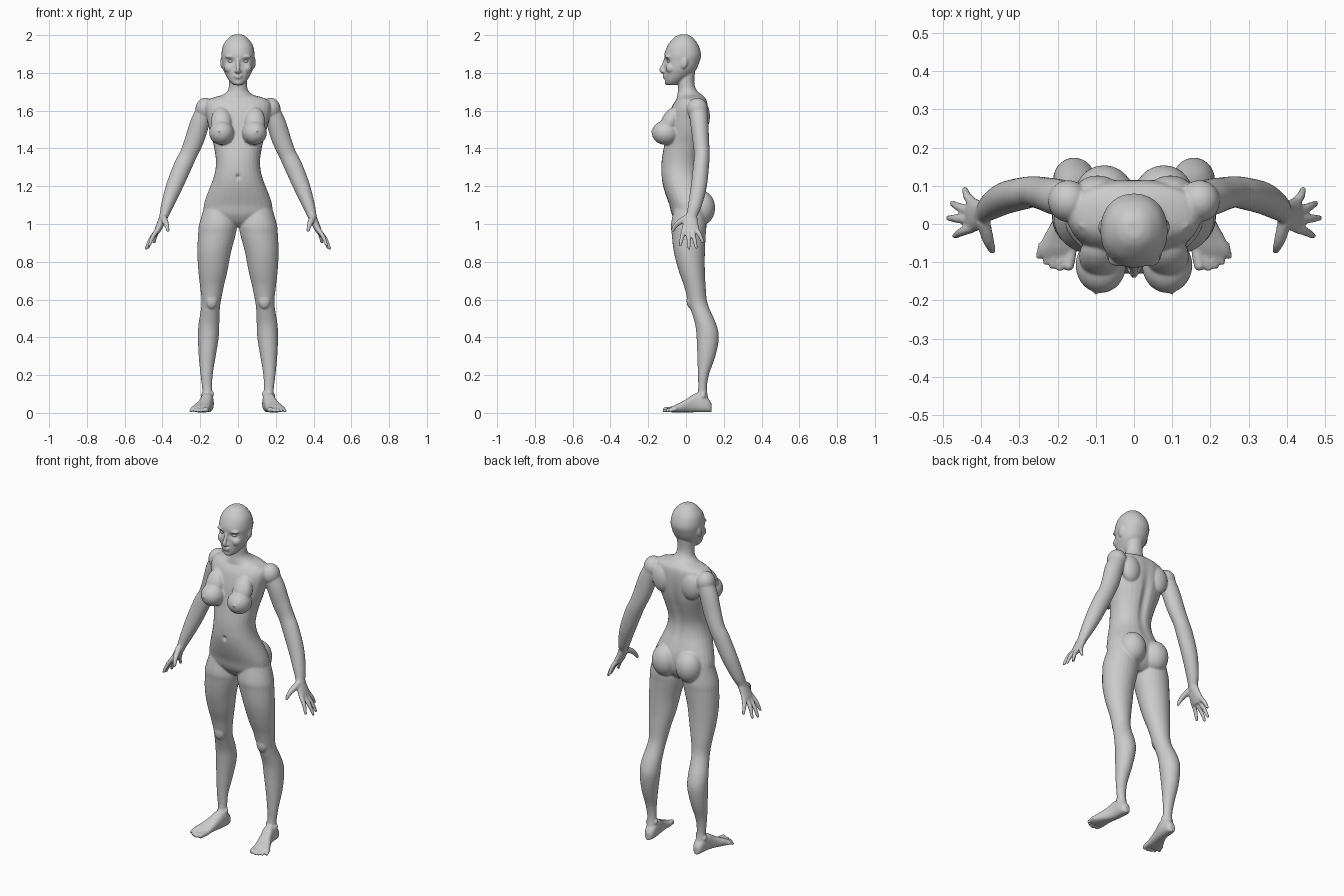
import bpy, bmesh, math
from mathutils import Vector, Matrix

SEG = 28
body = bmesh.new()


def refine(rows, steps=4):
    """Catmull-Rom interpolation of profile rows."""
    out = []
    for i in range(len(rows) - 1):
        p0, p1, p2 = rows[max(i - 1, 0)], rows[i], rows[i + 1]
        p3 = rows[min(i + 2, len(rows) - 1)]
        for k in range(steps):
            t = k / steps
            out.append([0.5 * (2 * b + (c - a) * t + (2 * a - 5 * b + 4 * c - d) * t * t
                               + (3 * b - a - 3 * c + d) * t ** 3)
                        for a, b, c, d in zip(p0, p1, p2, p3)])
    return out + [list(rows[-1])]


def loft(rings, side=1, power=2.0):
    """Skin closed rings given as (centre, axis u, axis v)."""
    loops = []
    for c, u, v in rings:
        loop = []
        for i in range(SEG):
            a = 2 * math.pi * i / SEG
            ca, sa = math.cos(a), math.sin(a)
            p = (c + u * math.copysign(abs(ca) ** (2 / power), ca)
                 + v * math.copysign(abs(sa) ** (2 / power), sa))
            loop.append(body.verts.new((p.x * side, p.y, p.z)))
        loops.append(loop)
    for a, b in zip(loops, loops[1:]):
        for i in range(SEG):
            j = (i + 1) % SEG
            body.faces.new((a[i], a[j], b[j], b[i]))
    body.faces.new(loops[0])
    body.faces.new(loops[-1])


def column(rows, side=1, power=2.0):
    """Upright loft, rows are (z, y front, y back, centre x, half width)."""
    loft([(Vector((x, (f + b) / 2, z)), Vector((r, 0, 0)), Vector((0, (b - f) / 2, 0)))
          for z, f, b, x, r in refine(rows)], side, power)


def tube(rows, side=1):
    """Limb loft along a path, rows are (x, y, z, thickness radius, y radius)."""
    pts = refine(rows)
    rings = []
    for i, p in enumerate(pts):
        t = (Vector(pts[min(i + 1, len(pts) - 1)][:3]) - Vector(pts[max(i - 1, 0)][:3])).normalized()
        u = t.cross(Vector((0, 1, 0))).normalized()
        rings.append((Vector(p[:3]), u * p[3], t.cross(u) * p[4]))
    loft(rings, side)


def blob(c, r, side=1, tilt=0, bm=None):
    m = (Matrix.Translation((c[0] * side, c[1], c[2])) @ Matrix.Rotation(tilt, 4, 'X')
         @ Matrix.Diagonal((*r, 1)))
    bmesh.ops.create_uvsphere(bm or body, u_segments=28, v_segments=18, radius=1, matrix=m)


# Torso
column([(1.685, -.03, .085, 0, .07), (1.66, -.05, .108, 0, .155), (1.62, -.075, .117, 0, .175),
        (1.55, -.095, .117, 0, .163), (1.48, -.105, .108, 0, .147), (1.42, -.115, .092, 0, .13),
        (1.35, -.127, .072, 0, .118), (1.30, -.131, .067, 0, .118), (1.25, -.130, .075, 0, .128),
        (1.20, -.121, .093, 0, .146), (1.15, -.106, .11, 0, .166), (1.10, -.088, .115, 0, .181),
        (1.05, -.075, .11, 0, .175), (1.01, -.05, .09, 0, .11), (.985, -.02, .06, 0, .05)], power=2.2)
# Neck
column([(1.82, -.04, .05, 0, .05), (1.75, -.042, .044, 0, .048), (1.71, -.042, .056, 0, .053),
        (1.685, -.046, .082, 0, .078), (1.66, -.05, .1, 0, .125)])
# Head
column([(2.003, -.035, .01, 0, .02), (1.988, -.062, .035, 0, .047), (1.95, -.095, .064, 0, .077),
        (1.90, -.114, .08, 0, .088), (1.86, -.112, .072, 0, .085), (1.82, -.113, .055, 0, .079),
        (1.79, -.114, .03, 0, .066), (1.765, -.112, -.005, 0, .052), (1.745, -.11, -.03, 0, .035),
        (1.735, -.1, -.055, 0, .02)], power=2.15)
# Nose, lips and chin
tube([(0, -.108, 1.872, .009, .01), (0, -.12, 1.84, .01, .01), (0, -.129, 1.815, .011, .013),
      (0, -.119, 1.803, .009, .011)])
blob((0, -.129, 1.814), (.012, .012, .010))
blob((0, -.111, 1.785), (.024, .013, .006))
blob((0, -.110, 1.774), (.020, .013, .006))
blob((0, -.098, 1.748), (.018, .015, .014))

for s in (1, -1):
    # Nostrils, cheeks, brows and ears
    blob((.013, -.117, 1.808), (.008, .01, .007), s)
    blob((.045, -.078, 1.825), (.028, .03, .028), s)
    blob((.04, -.094, 1.886), (.03, .018, .009), s)
    blob((.084, -.008, 1.855), (.010, .018, .032), s, -.25)
    # Breasts
    blob((.087, -.108, 1.483), (.066, .073, .064), s)
    blob((.088, -.085, 1.54), (.056, .046, .085), s, -.45)
    blob((.1, -.18, 1.49), (.006, .006, .006), s)
    # Collar bones
    tube([(.02, -.048, 1.645, .007, .007), (.08, -.042, 1.65, .007, .007), (.14, .0, 1.66, .008, .008)], s)
    # Buttocks
    blob((.078, .080, 1.085), (.076, .074, .092), s)
    # Shoulders and shoulder blades
    blob((.172, .06, 1.61), (.053, .055, .058), s)
    blob((.095, .085, 1.57), (.06, .042, .08), s)
    # Arms
    tube([(.165, .062, 1.62, .045, .048), (.2, .07, 1.54, .051, .048), (.229, .078, 1.45, .051, .044),
          (.262, .084, 1.37, .046, .041), (.291, .08, 1.31, .048, .042), (.337, .068, 1.2, .044, .042),
          (.374, .047, 1.1, .033, .036), (.39, .032, 1.05, .025, .029), (.4, .025, 1.02, .022, .03)], s)
    # Palms
    tube([(.387, .032, 1.055, .022, .027), (.408, .024, 1.005, .02, .04), (.424, .024, .97, .017, .046),
          (.432, .024, .95, .012, .042)], s)
    # Fingers
    for base, tip in (((.422, -.01, .975), (.469, -.031, .888)), ((.429, .012, .965), (.486, .016, .871)),
                      ((.429, .034, .965), (.476, .054, .875)), ((.42, .054, .975), (.443, .091, .903))):
        a, b = Vector(base), Vector(tip)
        m = a.lerp(b, .5) + Vector((.005, 0, .002))
        tube([(*a, .013, .013), (*m, .0115, .0115), (*b, .008, .008)], s)
        blob(b, (.008, .008, .008), s)
    # Thumbs
    tube([(.396, .01, 1.035, .018, .02), (.384, -.035, 1.01, .016, .015), (.376, -.058, .988, .012, .012),
          (.371, -.07, .966, .009, .009)], s)
    blob((.371, -.07, .966), (.009, .009, .009), s)
    # Legs
    column([(1.10, -.06, .10, .098, .078), (1.0, -.079, .108, .106, .099), (.95, -.076, .105, .111, .1),
            (.85, -.064, .10, .126, .089), (.75, -.038, .10, .133, .077), (.67, -.01, .104, .138, .063),
            (.6, .008, .11, .141, .052), (.55, .024, .125, .146, .05), (.47, .048, .16, .154, .055),
            (.4, .056, .174, .157, .055), (.3, .06, .156, .163, .045), (.2, .063, .121, .166, .032),
            (.12, .064, .111, .163, .026), (.05, .045, .125, .16, .028)], s)
    # Ankle bones and kneecaps
    blob((.137, .085, .1), (.01, .014, .016), s)
    blob((.188, .09, .09), (.01, .014, .016), s)
    blob((.14, .025, .595), (.032, .022, .045), s)
    # Feet, rows are (y, centre x, half width, height)
    loft([(Vector((x, y, h / 2 + .003)), Vector((w, 0, 0)), Vector((0, 0, h / 2)))
          for y, x, w, h in refine([(.136, .16, .014, .045), (.12, .16, .027, .07), (.09, .161, .033, .095),
                                    (.05, .165, .034, .1), (.01, .176, .037, .075), (-.03, .19, .045, .052),
                                    (-.065, .2, .05, .036), (-.085, .204, .045, .024)])], s, 2.5)
    # Toes
    for i in range(5):
        r = .015 if i == 0 else .0105 - .0006 * i
        x = .163 if i == 0 else .168 + .0185 * i
        end = (-.108, -.115, -.11, -.1, -.084)[i]
        tube([(x, -.05, .02, r, r), (x + .004, end * .8, .018, r, r), (x + .008, end, r + .002, r * .9, r * .9)], s)
        blob((x + .008, end, r + .002), (r, r, r), s)

# Fuse everything into one skin
bmesh.ops.recalc_face_normals(body, faces=body.faces[:])
mesh = bpy.data.meshes.new("body")
body.to_mesh(mesh)
body.free()
figure = bpy.data.objects.new("body", mesh)
bpy.context.collection.objects.link(figure)
bpy.context.view_layer.objects.active = figure
figure.select_set(True)
fuse = figure.modifiers.new("fuse", 'REMESH')
fuse.mode = 'VOXEL'
fuse.voxel_size = .005
bpy.ops.object.convert(target='MESH')

# Hollows: eye sockets, navel, spine, mouth corners (centre, spread, y shift)
hollows = [((0, -.13, 1.25), (.009, .03, .012), .014), ((0, .1, 1.4), (.022, .06, .17), -.014)]
for s in (1, -1):
    hollows.append(((s * .038, -.1, 1.862), (.02, .03, .012), .012))
for v in figure.data.vertices:
    for c, r, dy in hollows:
        d = sum(((v.co[k] - c[k]) / r[k]) ** 2 for k in range(3))
        if d < 6:
            v.co.y += dy * math.exp(-d)

# Soften the joins
soft = figure.modifiers.new("soft", 'SMOOTH')
soft.factor = .5
soft.iterations = 5
bpy.ops.object.convert(target='MESH')
bpy.ops.object.shade_smooth_by_angle(angle=math.radians(50))

# Eyes
eyes = bmesh.new()
for s in (1, -1):
    blob((.037, -.084, 1.862), (.017, .016, .011), s, 0, eyes)
eye_mesh = bpy.data.meshes.new("eyes")
eyes.to_mesh(eye_mesh)
eyes.free()
eye_mesh.polygons.foreach_set("use_smooth", [True] * len(eye_mesh.polygons))
bpy.context.collection.objects.link(bpy.data.objects.new("eyes", eye_mesh))
